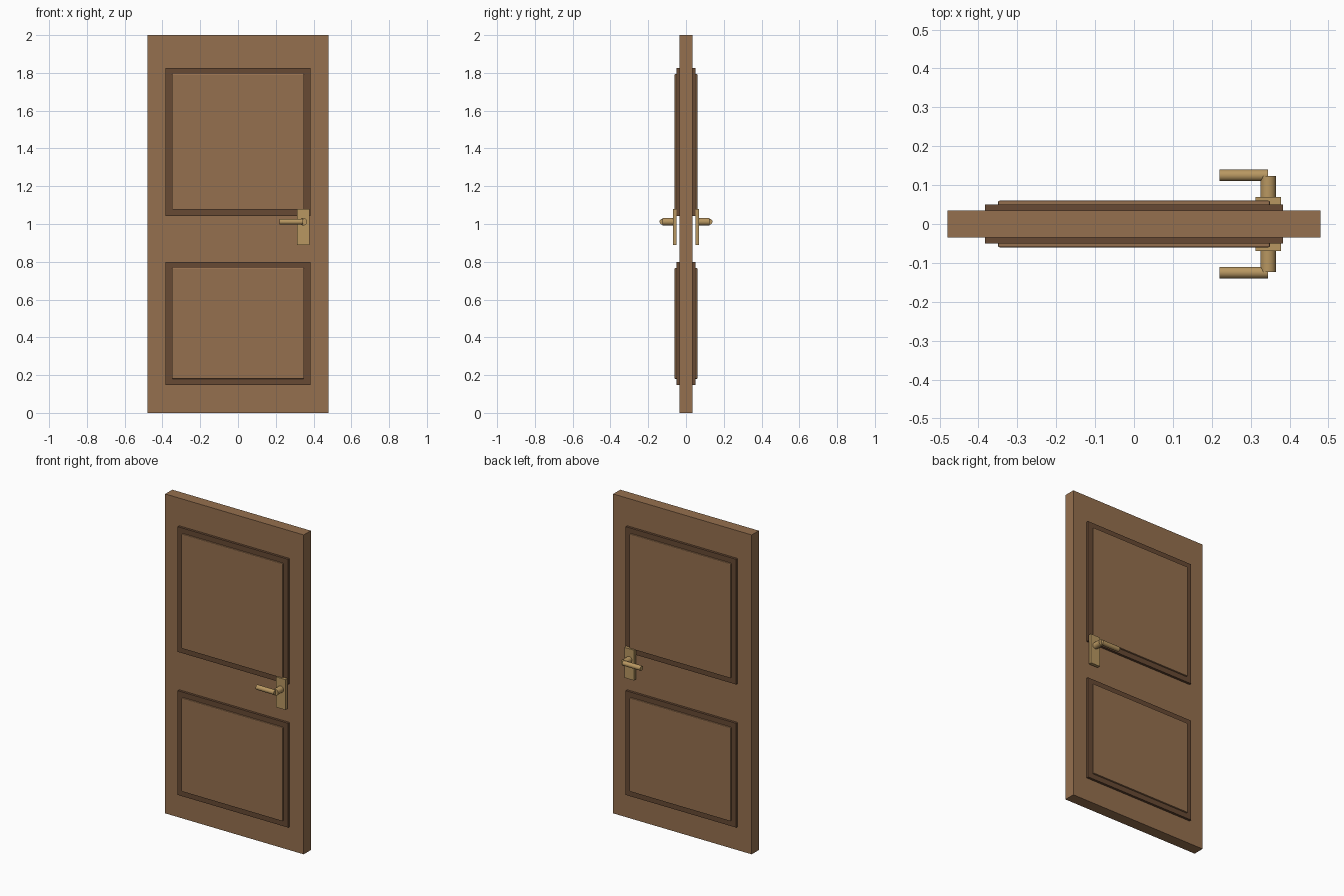
import bpy
import math

if "Cube" in bpy.data.objects:
    bpy.data.objects.remove(bpy.data.objects["Cube"])


def material(name, rgb):
    m = bpy.data.materials.new(name)
    m.diffuse_color = (*rgb, 1)
    m.use_nodes = True
    m.node_tree.nodes["Principled BSDF"].inputs["Base Color"].default_value = m.diffuse_color
    return m


wood = material("wood", (0.30, 0.16, 0.077))
dark_wood = material("dark_wood", (0.135, 0.067, 0.034))
brass = material("brass", (0.48, 0.31, 0.12))


def box(name, lo, hi, mat, bevel=0):
    bpy.ops.mesh.primitive_cube_add(size=1, location=[(a + b) / 2 for a, b in zip(lo, hi)])
    o = bpy.context.object
    o.name = name
    o.scale = [b - a for a, b in zip(lo, hi)]
    bpy.ops.object.transform_apply(location=False, rotation=False, scale=True)
    o.data.materials.append(mat)
    if bevel:
        mod = o.modifiers.new("Bevel", 'BEVEL')
        mod.width = bevel
        mod.segments = 2
    return o


def rod(name, centre, radius, length, rotation, mat):
    bpy.ops.mesh.primitive_cylinder_add(vertices=32, radius=radius, depth=length,
                                        location=centre, rotation=rotation)
    o = bpy.context.object
    o.name = name
    o.data.materials.append(mat)
    bpy.ops.object.shade_smooth_by_angle(angle=math.radians(40))
    return o


# Door slab
box("door_slab", (-0.48, -0.035, 0), (0.48, 0.035, 2), wood)

# Mouldings and raised panels stand out on both faces
for label, low, high in (("lower", 0.147, 0.80), ("upper", 1.043, 1.827)):
    inset = 0.033
    for side, s in (("front", -1), ("back", 1)):
        y0, y1, y2 = 0.03 * s, 0.05 * s, 0.06 * s
        box(f"{label}_{side}_moulding", (-0.383, min(y0, y1), low),
            (0.383, max(y0, y1), high), dark_wood)
        box(f"{label}_{side}_panel", (-0.35, min(y0, y2), low + inset),
            (0.35, max(y0, y2), high - inset), wood, 0.004)

# Handle set on both faces
for side, s in (("front", -1), ("back", 1)):
    box(f"{side}_handle_plate", (0.312, min(0.05 * s, 0.07 * s), 0.89),
        (0.378, max(0.05 * s, 0.07 * s), 1.08), brass)
    rod(f"{side}_handle_neck", (0.345, 0.0925 * s, 1.012), 0.02, 0.063,
        (math.pi / 2, 0, 0), brass)
    rod(f"{side}_handle_lever", (0.2825, 0.125 * s, 1.012), 0.015, 0.125,
        (0, math.pi / 2, 0), brass)
